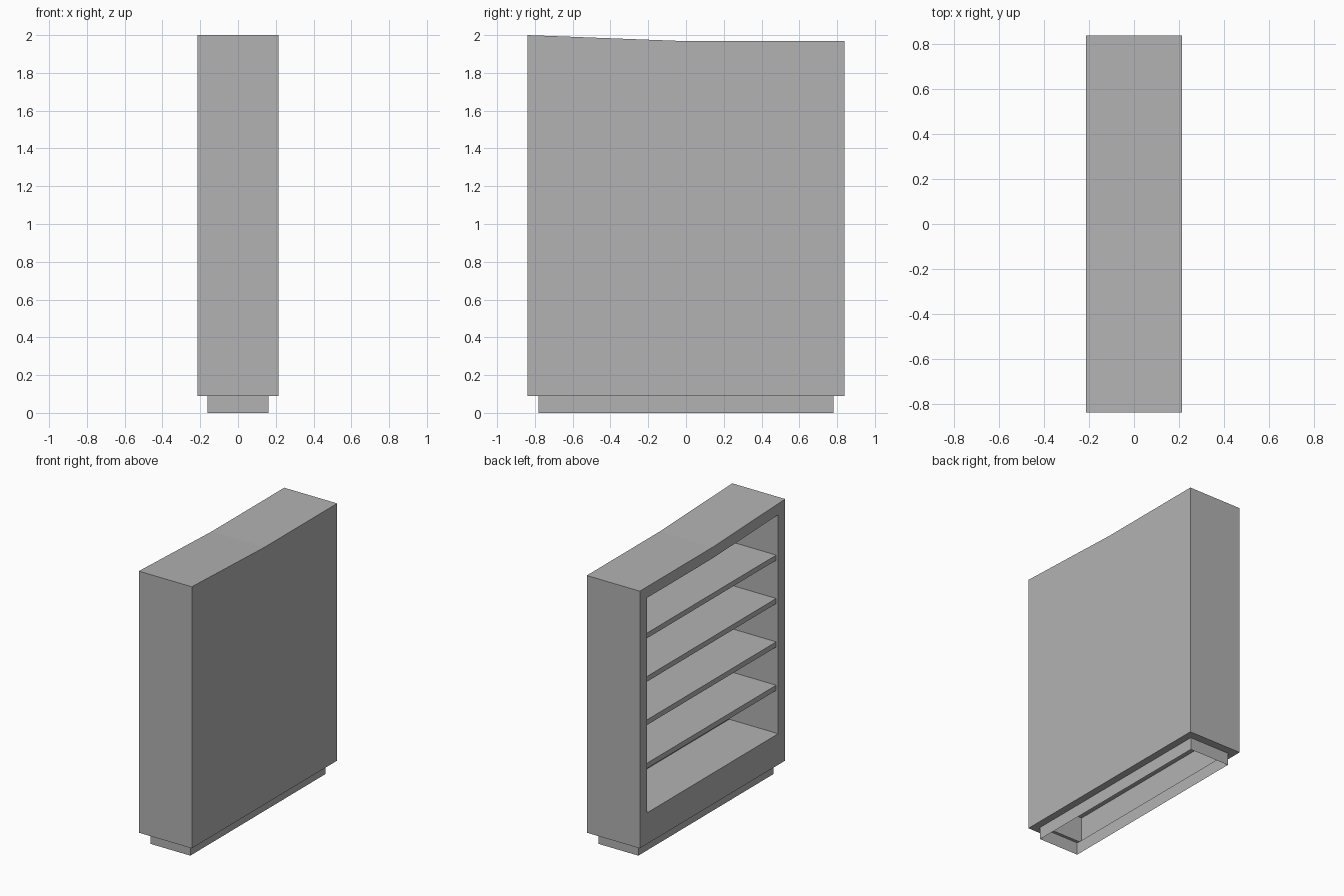
import bpy
import bmesh

cube = bpy.data.objects.get("Cube")
if cube:
    bpy.data.objects.remove(cube, do_unlink=True)

grey = bpy.data.materials.new("plain grey")
grey.use_nodes = True
grey.diffuse_color = (0.448, 0.448, 0.448, 1)
grey.node_tree.nodes["Principled BSDF"].inputs["Base Color"].default_value = grey.diffuse_color

# Overall dimensions
HALF_X, HALF_Y = 0.214, 0.839
BASE, TOP, PEAK = 0.09, 1.968, 2.0
WALL, PANEL, SHELF = 0.081, 0.033, 0.038
INNER_Y = HALF_Y - WALL
INNER_X = HALF_X - PANEL
FLOOR = 0.317


def finish(name, bm):
    bmesh.ops.recalc_face_normals(bm, faces=bm.faces)
    mesh = bpy.data.meshes.new(name)
    bm.to_mesh(mesh)
    bm.free()
    mesh.materials.append(grey)
    obj = bpy.data.objects.new(name, mesh)
    bpy.context.scene.collection.objects.link(obj)
    return obj


def prism(name, profile, x0, x1):
    """Extrude a (y, z) profile along x."""
    bm = bmesh.new()
    face = bm.faces.new([bm.verts.new((x0, y, z)) for y, z in profile])
    result = bmesh.ops.extrude_face_region(bm, geom=[face], use_keep_orig=True)
    moved = [v for v in result["geom"] if isinstance(v, bmesh.types.BMVert)]
    bmesh.ops.translate(bm, verts=moved, vec=(x1 - x0, 0, 0))
    return finish(name, bm)


def board(name, x0, x1, z0, z1):
    """Rectangular board spanning between the side walls."""
    y = INNER_Y
    return prism(name, [(-y, z0), (-y, z1), (y, z1), (y, z0)], x0, x1)


# Sloped outline shared by the carcass and the back panel
slope = (PEAK - TOP) / HALF_Y
outer = [(-HALF_Y, BASE), (-HALF_Y, PEAK), (0, TOP), (HALF_Y, TOP), (HALF_Y, BASE)]
inner_top = TOP - WALL
inner = [(INNER_Y, BASE), (INNER_Y, inner_top), (0, inner_top),
         (-INNER_Y, inner_top + slope * INNER_Y), (-INNER_Y, BASE)]
prism("carcass", outer + inner, -HALF_X, INNER_X)
prism("back_panel", outer, INNER_X, HALF_X)

# Lower fascia, floor and shelves
board("lower_fascia", -HALF_X, -INNER_X, BASE, FLOOR)
board("floor_board", -INNER_X, INNER_X, FLOOR - SHELF, FLOOR)
for i in range(1, 5):
    top = 0.35 + 0.3168 * i
    board(f"shelf_{i}", -HALF_X + 0.016, INNER_X, top - SHELF, top)

# Hollow recessed plinth with a ledge that meets the carcass
bm = bmesh.new()
rings = []
for x, y, z in [(0.161, 0.78, 0), (0.161, 0.78, BASE), (0.185, 0.79, BASE)]:
    rings.append([bm.verts.new((x * sx, y * sy, z))
                  for sx, sy in [(-1, -1), (1, -1), (1, 1), (-1, 1)]])
for low, high in zip(rings, rings[1:]):
    for i in range(4):
        j = (i + 1) % 4
        bm.faces.new((low[i], low[j], high[j], high[i]))
finish("plinth", bm)
